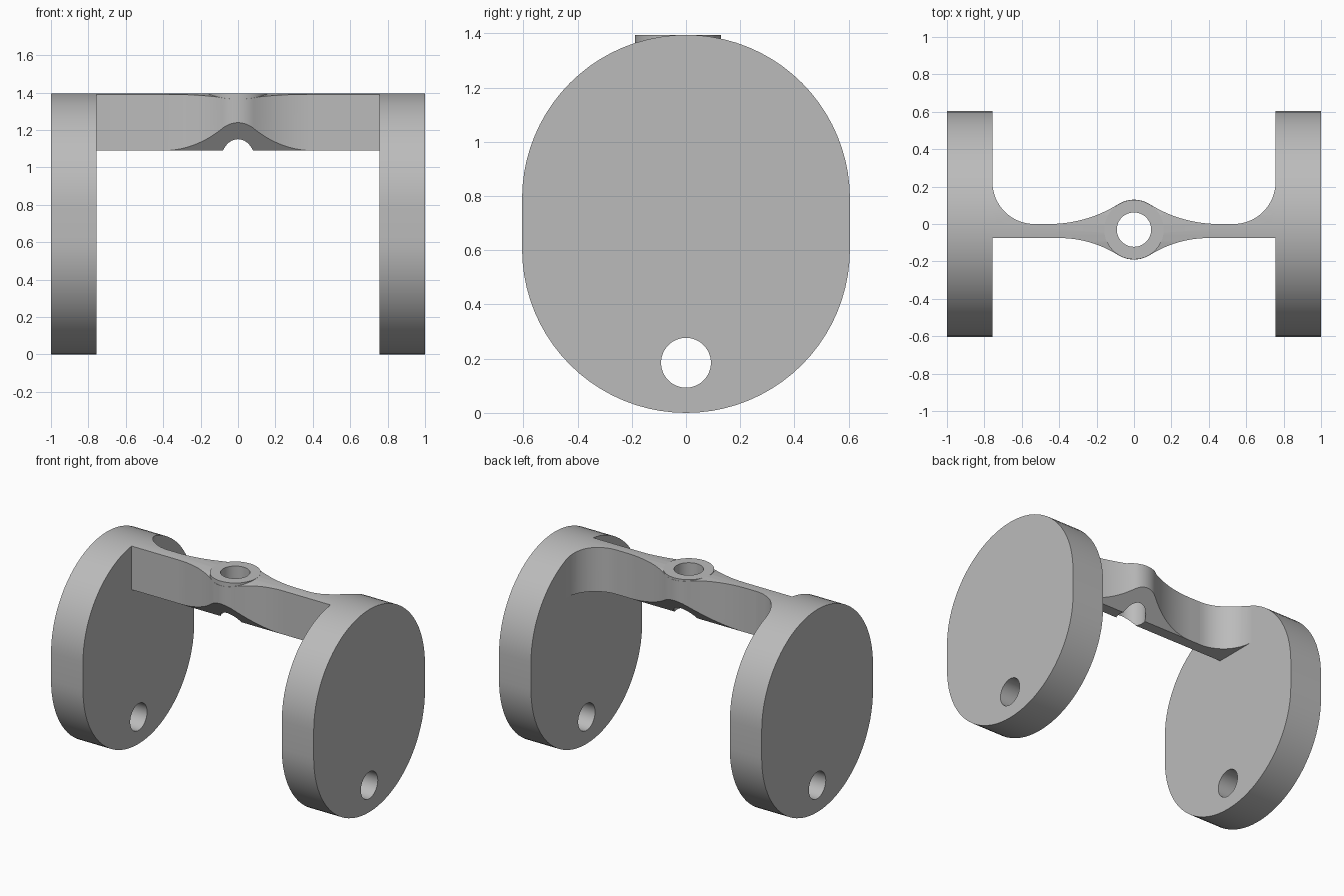
import bpy, bmesh, math
from mathutils import Vector

cube = bpy.data.objects.get("Cube")
if cube:
    bpy.data.objects.remove(cube, do_unlink=True)

GREY = 0.5
grey = bpy.data.materials.new("plain grey")
grey.use_nodes = True
grey.diffuse_color = (GREY, GREY, GREY, 1)
grey.node_tree.nodes["Principled BSDF"].inputs["Base Color"].default_value = (GREY, GREY, GREY, 1)

HEIGHT, RADIUS, INNER = 1.395, 0.605, 0.757
BRIDGE_BOTTOM = 1.09
BOSS_Y, BOSS_R, HOLE_R = -0.03, 0.16, 0.092


def arc(cx, cy, r, start, end, steps):
    """Points on an arc, angles in degrees."""
    angles = [math.radians(start + (end - start) * i / steps) for i in range(steps + 1)]
    return [(cx + r * math.cos(a), cy + r * math.sin(a)) for a in angles]


def prism(name, outline, low, high, axis):
    """Extrude a closed outline along x (outline is y,z) or z (outline is x,y)."""
    bm = bmesh.new()
    place = (lambda p: (low, *p)) if axis == "x" else (lambda p: (*p, low))
    face = bm.faces.new([bm.verts.new(place(p)) for p in outline])
    step = Vector((high - low, 0, 0)) if axis == "x" else Vector((0, 0, high - low))
    top = bmesh.ops.extrude_face_region(bm, geom=[face])
    bmesh.ops.translate(bm, vec=step, verts=[v for v in top["geom"] if isinstance(v, bmesh.types.BMVert)])
    bmesh.ops.recalc_face_normals(bm, faces=bm.faces)
    mesh = bpy.data.meshes.new(name)
    bm.to_mesh(mesh)
    bm.free()
    mesh.materials.append(grey)
    obj = bpy.data.objects.new(name, mesh)
    bpy.context.collection.objects.link(obj)
    return obj


def activate(obj):
    bpy.ops.object.select_all(action="DESELECT")
    obj.select_set(True)
    bpy.context.view_layer.objects.active = obj


def combine(obj, tool, operation):
    """Apply a boolean and throw the tool away."""
    mod = obj.modifiers.new("cut", "BOOLEAN")
    mod.operation, mod.solver, mod.object = operation, "EXACT", tool
    activate(obj)
    bpy.ops.object.modifier_apply(modifier=mod.name)
    bpy.data.objects.remove(tool, do_unlink=True)


def circle(cx, cy, r, steps=48):
    return arc(cx, cy, r, 0, 360, steps)[:-1]


# Rounded plate outline, in y and z
stadium = arc(0, HEIGHT - RADIUS, RADIUS, 0, 180, 40) + arc(0, RADIUS, RADIUS, 180, 360, 40)

# Side plates, each with a hole near the bottom
parts = []
for side, low, high in (("left", INNER, 1), ("right", -1, -INNER)):
    plate = prism(side + "_plate", stadium, low, high, "x")
    combine(plate, prism("plate_hole", circle(0, 0.185, HOLE_R), -2, 2, "x"), "DIFFERENCE")
    parts.append(plate)

# Right half of the bridge outline: flat front, flares to the boss, end fillets
FLARE = 32
s, c = math.sin(math.radians(FLARE)), math.cos(math.radians(FLARE))


def flare(flat_y, sign):
    """Arc from the flat wall that runs tangent into the boss."""
    drop = abs(BOSS_Y + sign * BOSS_R * c - flat_y)
    r = drop / (1 - c)
    cx, cy = BOSS_R * s + r * s, flat_y + sign * r
    return arc(cx, cy, r, -90 * sign, (-90 - FLARE) * sign, 14)


FRONT, BACK, FILLET = -0.075, 0.0, 0.225
half = arc(0, BOSS_Y, BOSS_R, -90, -90 + FLARE, 8)[:-1]
half += flare(FRONT, -1)[::-1]
half += [(INNER, FRONT)]
half += arc(INNER - FILLET, BACK + FILLET, FILLET, 0, -90, 16)
half += flare(BACK, 1)
half += arc(0, BOSS_Y, BOSS_R, 90 - FLARE, 90, 8)[1:]
outline = half + [(-x, y) for x, y in half[-2:0:-1]]

bridge = prism("bridge", outline, BRIDGE_BOTTOM, HEIGHT + 0.1, "z")
# The top follows the plates, while the boss stays flat
combine(bridge, prism("top_trim", stadium, -2, 2, "x"), "INTERSECT")
combine(bridge, prism("boss", circle(0, BOSS_Y, BOSS_R - 0.001, 64), 1.15, HEIGHT, "z"), "UNION")

# Sloped underside in front of and behind the narrow web
for edge, sign, slope in ((FRONT, -1, 1.3), (BACK, 1, 1.15)):
    start, reach = edge + sign * 0.0005, 0.25
    wedge = [(start, BRIDGE_BOTTOM), (start + sign * reach, BRIDGE_BOTTOM + slope * reach),
             (start + sign * reach, 0.9), (start, 0.9)]
    combine(bridge, prism("underside_cut", wedge, -0.47, 0.47, "x"), "DIFFERENCE")

# Vertical hole through the boss
combine(bridge, prism("boss_hole", circle(0, BOSS_Y, HOLE_R), 0.5, 2, "z"), "DIFFERENCE")
parts.append(bridge)

for part in parts:
    activate(part)
    bpy.ops.object.shade_smooth_by_angle(angle=math.radians(25))
